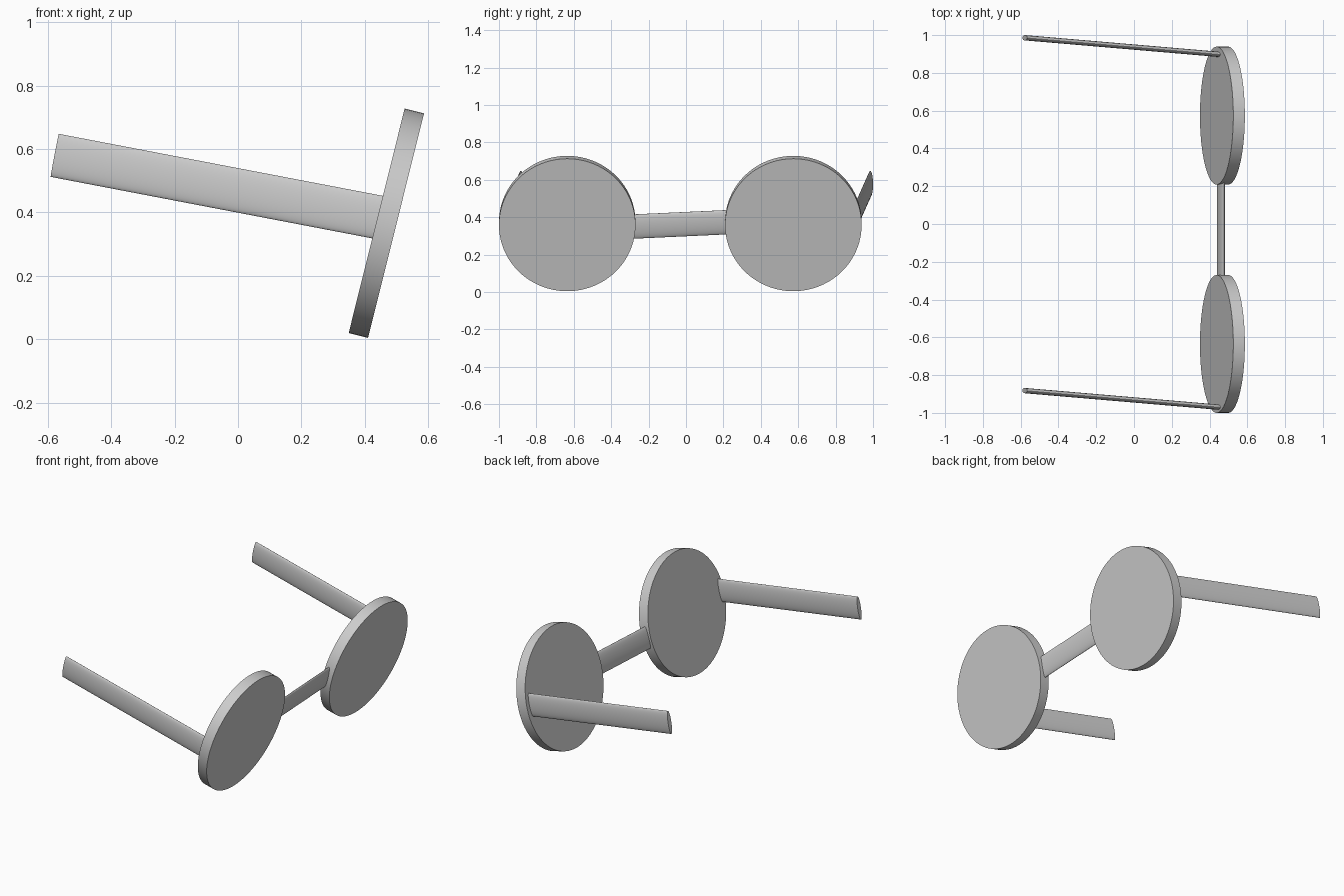
import bpy
from math import radians, sin, cos
from mathutils import Vector, Matrix

if "Cube" in bpy.data.objects:
    bpy.data.objects.remove(bpy.data.objects["Cube"])

TILT = radians(14)                              # lean of the lens plane
LENS_UP = Vector((sin(TILT), 0, cos(TILT)))
LENS_NORMAL = Vector((cos(TILT), 0, -sin(TILT)))


def elliptic_rod(name, start, end, up, wide, thin, sides=48):
    """Closed rod from start to end; 'wide' is the radius along up, 'thin' across it."""
    start, end = Vector(start), Vector(end)
    axis = (end - start).normalized()
    up = (up - axis * up.dot(axis)).normalized()
    side = up.cross(axis)
    bpy.ops.mesh.primitive_cylinder_add(vertices=sides, radius=1, depth=1)
    obj = bpy.context.object
    obj.name = obj.data.name = name
    length = (end - start).length
    basis = Matrix((side * thin, up * wide, axis * length)).transposed().to_4x4()
    obj.data.transform(Matrix.Translation((start + end) / 2) @ basis)
    bpy.ops.object.shade_smooth_by_angle(angle=radians(35))
    return obj


# Round lenses, leaning forward at the top
for label, y in (("left", 0.574), ("right", -0.635)):
    centre = Vector((0.468, y, 0.366))
    half = LENS_NORMAL * 0.0315
    elliptic_rod(label + "_lens", centre - half, centre + half, LENS_UP, 0.365, 0.365, 96)

# Flattened bridge between the lenses, slightly higher on one side
elliptic_rod("bridge", (0.46, -0.30, 0.349), (0.46, 0.24, 0.374), LENS_UP, 0.067, 0.014)

# Flattened temple arms, parallel to each other
for label, y in (("left", 0.898), ("right", -0.970)):
    elliptic_rod(label + "_temple", (0.452, y, 0.383), (-0.578, y + 0.088, 0.580),
                 Vector((0, 0, 1)), 0.069, 0.014)
